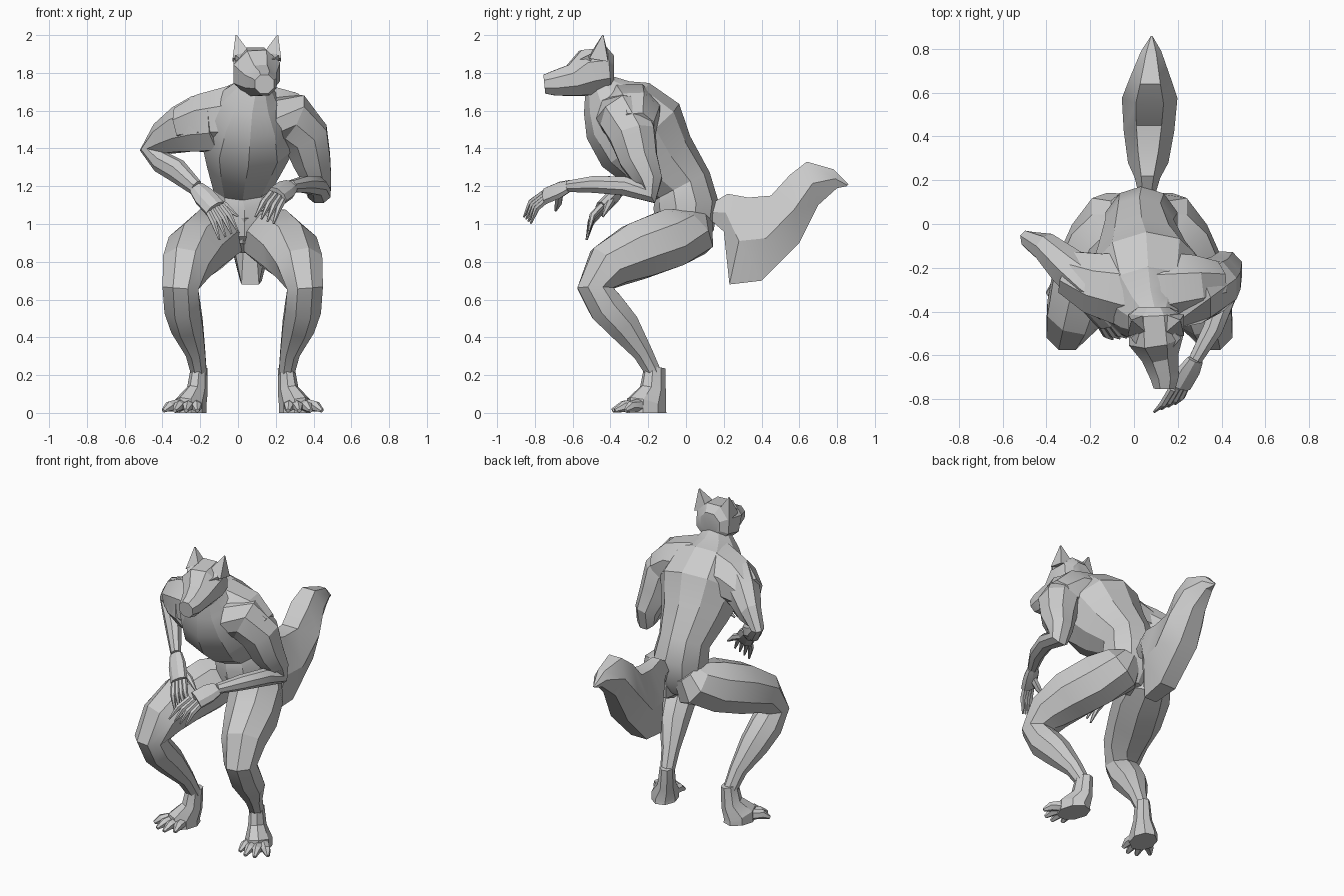
import bpy, bmesh, math
from mathutils import Vector

cube = bpy.data.objects.get("Cube")
if cube:
    bpy.data.objects.remove(cube)

shade = 0.6
grey = bpy.data.materials.new("plain grey")
grey.use_nodes = True
grey.diffuse_color = (shade, shade, shade, 1)
grey.node_tree.nodes["Principled BSDF"].inputs["Base Color"].default_value = grey.diffuse_color

MID = 0.025  # centre line of the body
SIDEWAYS = Vector((1, 0, 0))
SIDES = {"right": -1, "left": 1}


def skin(name, rings, sides):
    """Closed loft through rings given as (centre, first axis, second axis)."""
    bm = bmesh.new()
    angles = [(i + 0.5) * math.tau / sides for i in range(sides)]
    reach = 1 / math.cos(math.pi / sides)
    loops = []
    for centre, first, second in rings:
        loops.append([
            bm.verts.new(centre + reach * (first * math.cos(a) + second * math.sin(a)))
            for a in angles
        ])
    for lower, upper in zip(loops, loops[1:]):
        for i in range(sides):
            j = (i + 1) % sides
            bm.faces.new((lower[i], lower[j], upper[j], upper[i]))
    bm.faces.new(loops[0])
    bm.faces.new(loops[-1])
    bmesh.ops.recalc_face_normals(bm, faces=bm.faces)
    mesh = bpy.data.meshes.new(name)
    bm.to_mesh(mesh)
    bm.free()
    mesh.materials.append(grey)
    for polygon in mesh.polygons:
        polygon.use_smooth = True
    mesh.set_sharp_from_angle(angle=math.radians(25))
    part = bpy.data.objects.new(name, mesh)
    bpy.context.collection.objects.link(part)


def tube(name, stations, across=SIDEWAYS, squash=1.0, sides=8):
    """Bent tube through (x, y, z, radius); squash scales the radius square to across."""
    centres = [Vector(s[:3]) for s in stations]
    steps = [(b - a).normalized() for a, b in zip(centres, centres[1:])]
    rings = []
    for i, (centre, station) in enumerate(zip(centres, stations)):
        along = (steps[max(i - 1, 0)] + steps[min(i, len(steps) - 1)]).normalized()
        wide = (across - along * across.dot(along)).normalized()
        radius = station[3]
        rings.append((centre, wide * radius, along.cross(wide) * radius * squash))
    skin(name, rings, sides)


def on_side(side, stations):
    """Place stations measured outward from the centre line on one side."""
    return [(MID + side * out, y, z, radius) for out, y, z, radius in stations]


# Torso from the groin over the hunched back to the neck
tube("torso", on_side(1, [
    (.01, .02, .86, .06), (.01, 0, .95, .14), (.01, 0, 1.1, .165), (0, -.02, 1.2, .155),
    (.01, -.14, 1.33, .2), (.03, -.24, 1.47, .25), (.04, -.36, 1.6, .21),
    (.05, -.42, 1.67, .14), (.07, -.46, 1.74, .08),
]), sides=10)
tube("groin", on_side(1, [(.01, -.1, 1.04, .06), (0, -.08, .9, .03)]), sides=6)

# Broad shoulder girdle joining both upper arms
tube("shoulders", [
    (-.3, -.22, 1.52, .1), (-.18, -.27, 1.55, .14), (-.04, -.3, 1.56, .17),
    (.14, -.3, 1.57, .17), (.27, -.28, 1.56, .14), (.37, -.27, 1.5, .1),
], Vector((0, 1, 0)))

# Head with muzzle, turned slightly to its left
tube("head", [
    (.09, -.38, 1.82, .07), (.09, -.41, 1.82, .115), (.1, -.52, 1.8, .125),
    (.12, -.6, 1.76, .085), (.14, -.7, 1.745, .065), (.14, -.75, 1.74, .05),
])
HEAD = 0.1
for label, side in SIDES.items():
    tube(label + "_ear", [
        (HEAD + side * .08, -.46, 1.88, .05), (HEAD + side * .11, -.44, 2, .003),
    ], sides=4)
    tube(label + "_brow", [
        (HEAD + side * .03, -.58, 1.84, .02), (HEAD + side * .1, -.5, 1.88, .02),
    ], sides=4)

# Bushy tail: upper edge, lower edge and half width of each section
tail = [
    ((.12, 1.1), (.12, 1.03), .03), ((.22, 1.16), (.2, .96), .05),
    ((.33, 1.14), (.23, .68), .08), ((.45, 1.15), (.4, .7), .1),
    ((.55, 1.26), (.6, .9), .11), ((.64, 1.33), (.7, 1.1), .08),
    ((.78, 1.29), (.8, 1.19), .04), ((.86, 1.21), (.85, 1.2), .005),
]
tail_rings = []
for upper, lower, half_width in tail:
    drift = MID + .03 + .03 * upper[0]
    top, bottom = Vector((drift, *upper)), Vector((drift, *lower))
    tail_rings.append(((top + bottom) / 2, (top - bottom) / 2, SIDEWAYS * half_width))
skin("tail", tail_rings, 6)

# Legs, feet and toes, mirrored about the centre line
leg = [
    (.06, .06, 1.03, .08), (.1, .03, .96, .135), (.17, -.09, .92, .155), (.25, -.26, .855, .15),
    (.3, -.41, .775, .125), (.33, -.48, .66, .095), (.32, -.42, .56, .095),
    (.295, -.33, .46, .085), (.25, -.23, .32, .052), (.23, -.165, .2, .04),
]
foot = [(.23, -.165, .24, .04), (.24, -.175, .12, .05), (.275, -.21, .05, .075), (.275, -.21, 0, .075)]
TOES = 4
for label, side in SIDES.items():
    tube(label + "_leg", on_side(side, leg))
    tube(label + "_foot", on_side(side, foot), Vector((1, side * .3, 0)), 1.35)
    for i in range(TOES):
        spread = i / (TOES - 1)
        root = Vector((.25 + spread * .09, -.25))
        tip = Vector((.24 + spread * .18, -.36 - .05 * math.sin(spread * math.pi) + spread * .04))
        tube(f"{label}_toe_{i + 1}", on_side(side, [
            (*root, .04, .03), (*root.lerp(tip, .6), .035, .025), (*tip, .012, .01),
        ]), sides=6)

# Arms: the right one bent outward, the left one reaching forward
tube("right_arm", [
    (-.1, -.34, 1.54, .11), (-.2, -.28, 1.53, .11), (-.3, -.2, 1.5, .09),
    (-.4, -.11, 1.45, .065), (-.47, -.08, 1.39, .04), (-.41, -.13, 1.33, .042),
    (-.32, -.22, 1.28, .045), (-.22, -.34, 1.19, .03),
], Vector((2, 2, 0)), 1.35)
tube("left_arm", [
    (.17, -.35, 1.57, .12), (.28, -.32, 1.56, .13), (.36, -.28, 1.46, .12),
    (.39, -.25, 1.34, .1), (.42, -.2, 1.23, .075), (.43, -.2, 1.16, .06),
    (.42, -.32, 1.2, .05), (.36, -.48, 1.21, .045), (.28, -.62, 1.2, .03),
])


def hand(name, wrist, knuckles, tips, thumb, across):
    """Flat palm, four curled fingers and a thumb."""
    wrist, knuckles, tips, thumb = map(Vector, (wrist, knuckles, tips, thumb))
    across = Vector(across).normalized()
    heel = wrist.lerp(knuckles, .4)
    tube(name + "_palm", [(*wrist, .04), (*heel, .055), (*knuckles, .055)], across, .6)
    curl = Vector((0, -.015, .015))
    for i in range(4):
        fan = across * (i - 1.5)
        root, tip = knuckles + fan * .026, tips + fan * .036
        bend = root.lerp(tip, .5) + curl
        tube(f"{name}_finger_{i + 1}", [(*root, .016), (*bend, .015), (*tip, .005)], across, sides=6)
    bend = heel.lerp(thumb, .55) + across * .015
    tube(name + "_thumb", [(*heel, .02), (*bend, .018), (*thumb, .005)], across, sides=6)


hand("right_hand", wrist=(-.22, -.34, 1.19), knuckles=(-.12, -.45, 1.08),
     tips=(-.05, -.52, .94), thumb=(0, -.44, 1.04), across=(.8, .1, .4))
hand("left_hand", wrist=(.28, -.62, 1.2), knuckles=(.21, -.74, 1.15),
     tips=(.14, -.84, 1.02), thumb=(.12, -.69, 1.07), across=(.8, .3, -.3))
